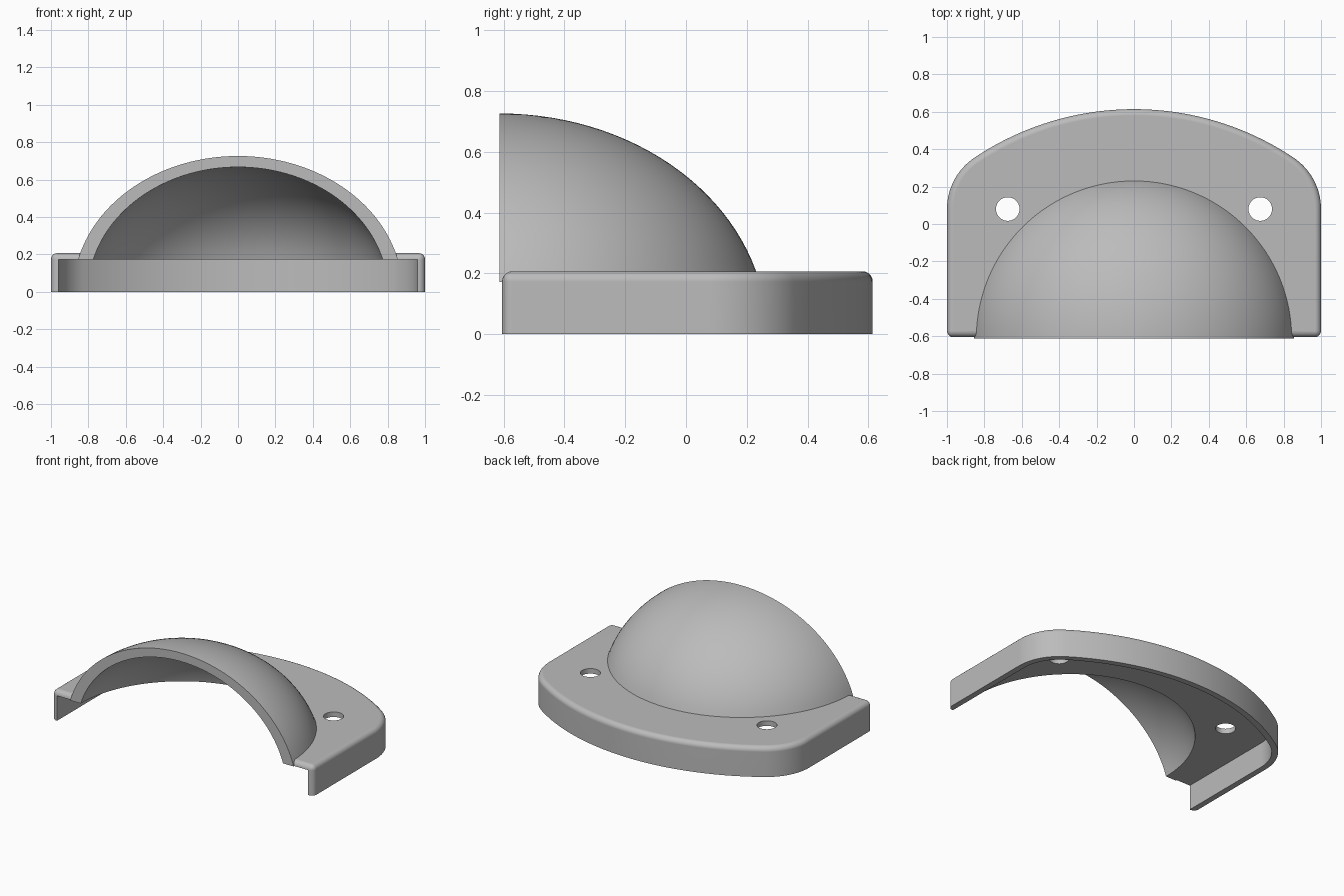
import bpy, bmesh
from math import pi, sin, cos, atan2
from mathutils import Vector

old = bpy.data.objects.get("Cube")
if old:
    bpy.data.objects.remove(old, do_unlink=True)

FRONT, BACK = -0.605, 0.614      # plate extent in y
DOME_Y = -0.613                  # open face of the dome
TOP, UNDER, WALL = 0.207, 0.172, 0.04

grey = bpy.data.materials.new("light grey")
grey.use_nodes = True
colour = (0.5, 0.5, 0.5, 1)
grey.diffuse_color = colour
grey.node_tree.nodes["Principled BSDF"].inputs["Base Color"].default_value = colour


def make_object(name, bm):
    bmesh.ops.recalc_face_normals(bm, faces=bm.faces)
    mesh = bpy.data.meshes.new(name)
    bm.to_mesh(mesh)
    bm.free()
    obj = bpy.data.objects.new(name, mesh)
    bpy.context.collection.objects.link(obj)
    mesh.materials.append(grey)
    return obj


def outline(inset, front):
    """Straight sides, rounded shoulders and a broad tangent arc at the back."""
    r, cx, cy = 0.33, 0.67, 0.08
    d = BACK - cy
    big = (cx * cx + d * d - r * r) / (2 * (d - r))
    big_y = BACK - big
    turn = atan2(cy - big_y, cx)
    side = [(1 - inset, front)]
    for i in range(17):
        a = turn * i / 16
        side.append((cx + (r - inset) * cos(a), cy + (r - inset) * sin(a)))
    for i in range(1, 24):
        a = turn + (pi / 2 - turn) * i / 24
        side.append(((big - inset) * cos(a), big_y + (big - inset) * sin(a)))
    return side + [(0, BACK - inset)] + [(-x, y) for x, y in reversed(side)]


def prism(points, low, high):
    bm = bmesh.new()
    base = bm.faces.new([bm.verts.new((x, y, low)) for x, y in points])
    grown = bmesh.ops.extrude_face_region(bm, geom=[base], use_keep_orig=True)
    for v in grown["geom"]:
        if isinstance(v, bmesh.types.BMVert):
            v.co.z = high
    return bm


def ellipsoid(radius, height):
    bm = bmesh.new()
    bmesh.ops.create_uvsphere(bm, u_segments=128, v_segments=64, radius=1)
    for v in bm.verts:
        v.co = Vector((v.co.x * radius, v.co.y * radius + DOME_Y, v.co.z * height))
    return bm


def combine(target, other, operation):
    mod = target.modifiers.new(operation.title(), 'BOOLEAN')
    mod.object, mod.operation, mod.solver = other, operation, 'EXACT'
    bpy.context.view_layer.objects.active = target
    bpy.ops.object.modifier_apply(modifier=mod.name)
    bpy.data.objects.remove(other, do_unlink=True)


# Mounting plate with rounded top rim and front corners
bm = prism(outline(0, FRONT), 0, TOP)
rim = []
for e in bm.edges:
    a, b = (v.co for v in e.verts)
    on_top = min(a.z, b.z) > TOP - 0.001
    front_corner = abs(a.z - b.z) > 0.1 and a.y < FRONT + 0.001
    if on_top or front_corner:
        rim.append(e)
bmesh.ops.recalc_face_normals(bm, faces=bm.faces)
bmesh.ops.bevel(bm, geom=rim, offset=0.034, offset_type='OFFSET', segments=5,
                profile=0.5, affect='EDGES', clamp_overlap=False)
housing = make_object("hooded_pull_housing", bm)

# Dome hood, cut flat at the front and below the plate top
bm = ellipsoid(0.88, 0.726)
for point, normal in (((0, DOME_Y, 0), (0, -1, 0)), ((0, 0, 0.1), (0, 0, -1))):
    cut = bmesh.ops.bisect_plane(bm, geom=bm.verts[:] + bm.edges[:] + bm.faces[:],
                                 dist=0.0001, plane_co=point, plane_no=normal,
                                 clear_outer=True)
    edges = [g for g in cut["geom_cut"] if isinstance(g, bmesh.types.BMEdge)]
    bmesh.ops.holes_fill(bm, edges=edges, sides=0)
combine(housing, make_object("dome_hood", bm), 'UNION')

# Hollow underside, open at the front
combine(housing, make_object("cavity", prism(outline(WALL, -1), -0.1, UNDER)), 'DIFFERENCE')
combine(housing, make_object("hood_hollow", ellipsoid(0.801, 0.667)), 'DIFFERENCE')

# Screw holes
for side in (-1, 1):
    ring = [(side * 0.675 + 0.063 * cos(i * pi / 24), 0.08 + 0.063 * sin(i * pi / 24))
            for i in range(48)]
    combine(housing, make_object("screw_hole", prism(ring, 0.1, 0.3)), 'DIFFERENCE')

# Smooth curves with crisp edges
bpy.ops.object.select_all(action='DESELECT')
housing.select_set(True)
bpy.context.view_layer.objects.active = housing
bpy.ops.object.shade_smooth_by_angle(angle=0.5)
weighted = housing.modifiers.new("Weighted Normals", 'WEIGHTED_NORMAL')
weighted.keep_sharp = True
